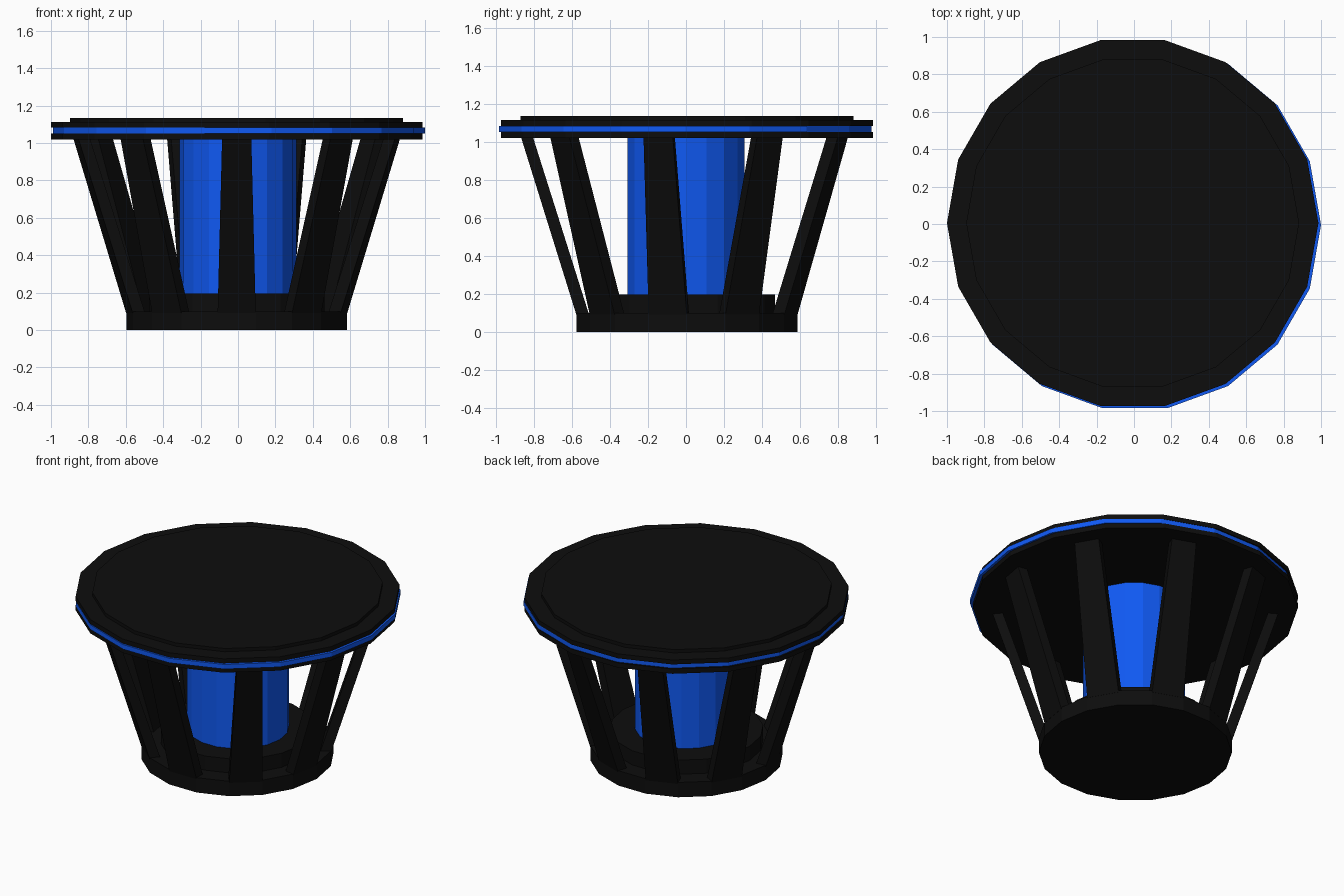
import bpy, bmesh
from math import radians
from mathutils import Matrix, Vector

if "Cube" in bpy.data.objects:
    bpy.data.objects.remove(bpy.data.objects["Cube"])

CX, CY = -0.007, 0.005   # slight offset of the black frame
SIDES = 18


def material(name, color):
    m = bpy.data.materials.new(name)
    m.diffuse_color = color
    m.use_nodes = True
    m.node_tree.nodes["Principled BSDF"].inputs["Base Color"].default_value = m.diffuse_color
    return m


black = material("black", (0.004, 0.004, 0.004, 1))
blue = material("blue", (0.005, 0.1, 0.9, 1))


def finish(bm, name, mat):
    bmesh.ops.recalc_face_normals(bm, faces=bm.faces)
    me = bpy.data.meshes.new(name)
    bm.to_mesh(me)
    bm.free()
    me.materials.append(mat)
    ob = bpy.data.objects.new(name, me)
    bpy.context.collection.objects.link(ob)
    return ob


def disc(name, r, z0, z1, mat, cx=CX, cy=CY):
    """Flat-faced 18-sided cylinder with a corner on +x."""
    bm = bmesh.new()
    bot = bm.verts.new((r, 0, z0))
    top = bm.verts.new((r, 0, z1))
    edge = bm.edges.new((bot, top))
    bmesh.ops.spin(bm, geom=[bot, top, edge], axis=(0, 0, 1), cent=(0, 0, 0),
                   angle=radians(360), steps=SIDES, use_duplicate=False)
    bmesh.ops.remove_doubles(bm, verts=bm.verts, dist=1e-4)
    bmesh.ops.holes_fill(bm, edges=bm.edges, sides=0)
    bmesh.ops.translate(bm, verts=bm.verts, vec=(cx, cy, 0))
    return finish(bm, name, mat)


# stepped base
disc("base", 0.59, 0.0, 0.10, black)
disc("base_step", 0.47, 0.10, 0.195, black)

# central column
disc("column", 0.312, 0.195, 1.02, blue, 0, 0)

# layered top
disc("top_lower_plate", 0.993, 1.02, 1.052, black)
disc("top_stripe", 0.995, 1.052, 1.083, blue, 0.005, -0.005)
disc("top_upper_plate", 0.993, 1.083, 1.113, black)
disc("top_cap", 0.89, 1.113, 1.135, black)


def strut(index):
    """Slanted leg, wider at the foot; local +x points outward."""
    bm = bmesh.new()
    bmesh.ops.create_cube(bm, size=2)
    for v in bm.verts:
        up, out = v.co.z > 0, v.co.x > 0
        r = (0.875 if out else 0.812) if up else (0.582 if out else 0.515)
        half = 0.078 if up else 0.102
        v.co = Vector((r, v.co.y * half, 1.03 if up else 0.09))
    turn = Matrix.Rotation(radians(-90 + 40 * index), 4, 'Z')
    bmesh.ops.transform(bm, verts=bm.verts,
                        matrix=Matrix.Translation((CX, CY, 0)) @ turn)
    finish(bm, f"strut_{index + 1}", black)


# ring of nine struts
for i in range(9):
    strut(i)
